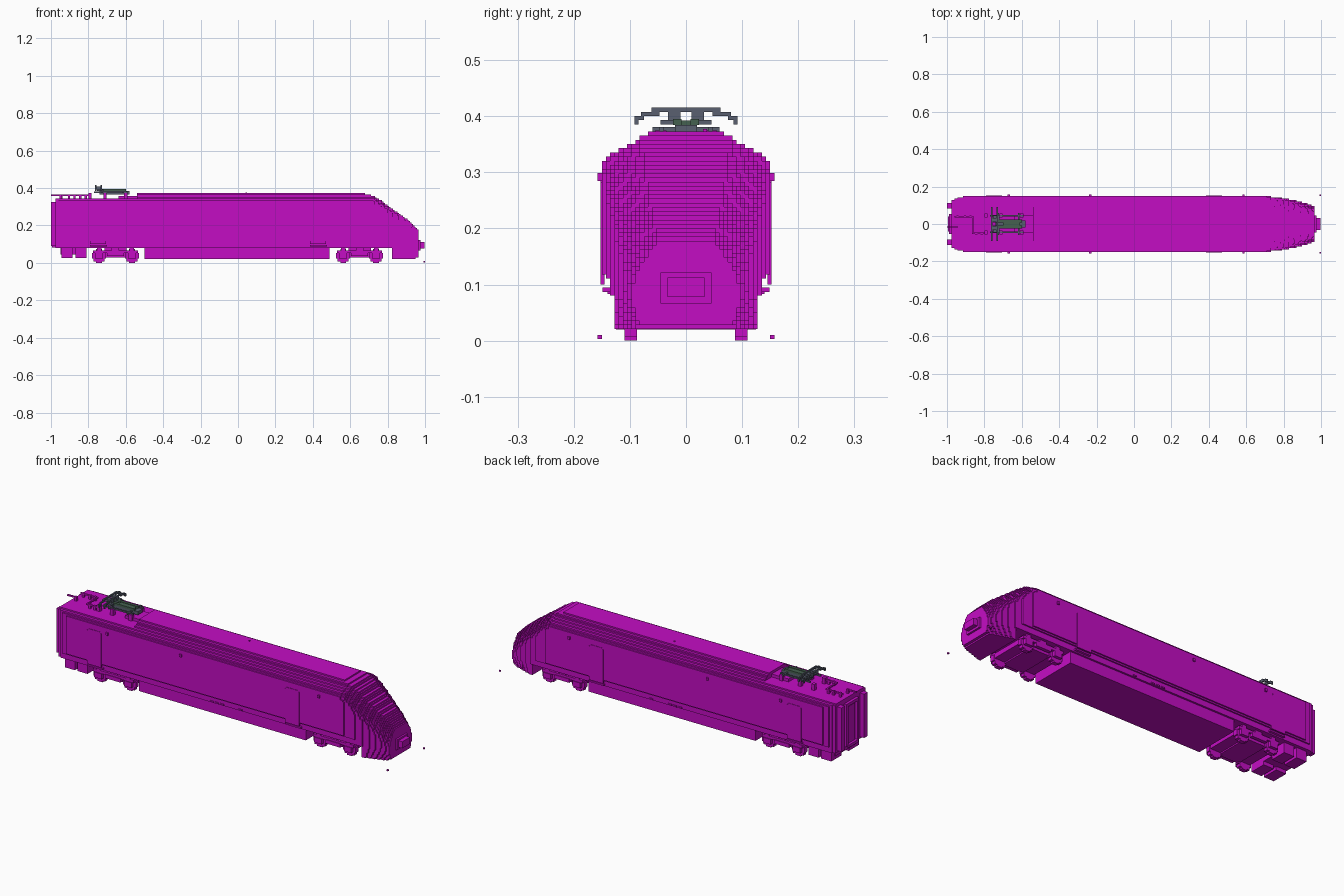
import bpy, bmesh, math

cube = bpy.data.objects.get("Cube")
if cube:
    bpy.data.objects.remove(cube, do_unlink=True)

V = 0.0075  # size of one block step


def material(name, rgb):
    m = bpy.data.materials.new(name)
    m.use_nodes = True
    m.diffuse_color = (*rgb, 1)
    m.node_tree.nodes["Principled BSDF"].inputs["Base Color"].default_value = (*rgb, 1)
    return m


MAGENTA = material("magenta", (0.55, 0.004, 0.55))
GREY = material("slate grey", (0.10, 0.115, 0.16))
GREEN = material("dark green grey", (0.06, 0.12, 0.08))


def snap(v):
    return round(v / V) * V


def finish(name, bm, mat):
    bmesh.ops.recalc_face_normals(bm, faces=bm.faces)
    me = bpy.data.meshes.new(name)
    bm.to_mesh(me)
    bm.free()
    me.materials.append(mat)
    ob = bpy.data.objects.new(name, me)
    bpy.context.collection.objects.link(ob)
    return ob


def boxes(name, specs, mat=MAGENTA, mirror=False):
    """One object from boxes (x0, x1, y0, y1, z0, z1), optionally mirrored across y."""
    bm = bmesh.new()
    specs = list(specs)
    if mirror:
        specs += [(a, b, -d, -c, e, f) for a, b, c, d, e, f in specs]
    for x0, x1, y0, y1, z0, z1 in specs:
        vs = bmesh.ops.create_cube(bm, size=1)["verts"]
        for v in vs:
            v.co = ((x0 + x1) / 2 + v.co.x * (x1 - x0),
                    (y0 + y1) / 2 + v.co.y * (y1 - y0),
                    (z0 + z1) / 2 + v.co.z * (z1 - z0))
    return finish(name, bm, mat)


def stepped_prism(bm, rows, place, a0, a1):
    """Extrude a symmetric stepped outline, rows = (z0, z1, half width), from a0 to a1."""
    side = []
    for z0, z1, w in rows:
        if side and abs(side[-1][0] - w) < 1e-6:
            side[-1] = (w, z1)
        else:
            side += [(w, z0), (w, z1)]
    outline = side + [(-w, z) for w, z in reversed(side)]
    near = [bm.verts.new(place(a0, w, z)) for w, z in outline]
    far = [bm.verts.new(place(a1, w, z)) for w, z in outline]
    bm.faces.new(near)
    bm.faces.new(far[::-1])
    n = len(outline)
    for i in range(n):
        bm.faces.new((near[i], far[i], far[(i + 1) % n], near[(i + 1) % n]))


def lookup(table, t):
    """Linear interpolation in a short table of (t, value)."""
    for (a, va), (b, vb) in zip(table, table[1:]):
        if t <= b:
            return va + (vb - va) * max(0, (t - a) / (b - a))
    return table[-1][1]


# Cross-section half width by height, and the sloping nose line
SECTION = [(0.02, 0.125), (0.079, 0.125), (0.08, 0.134), (0.105, 0.136), (0.125, 0.149),
           (0.318, 0.149), (0.332, 0.135), (0.336, 0.123), (0.348, 0.103),
           (0.357, 0.088), (0.370, 0.068)]
NOSE_TOP = [(0.66, 0.37), (0.72, 0.36), (0.77, 0.33), (0.82, 0.292),
            (0.90, 0.236), (0.965, 0.172)]


def body_rows(x, bottom, top):
    rows = []
    z = bottom
    while z < top - V / 2:
        zc = z + V / 2
        w = lookup(SECTION, zc)
        if x > 0.68:
            t = (x - 0.68) / 0.285
            h = 0.05 + 0.06 * t
            u = max(0, (zc - top + h) / h)
            low = max(0, (0.10 - zc) / 0.08)
            wide = 0.149 - 0.052 * t ** 1.7
            w = min(w, wide * (1 - 0.5 * u * u), wide * (1 - 0.2 * t ** 3 * low * low))
        elif x < -0.9:
            w = min(w, 0.149 - 0.022 * ((-0.9 - x) / 0.075) ** 1.3)
        rows.append((z, z + V, snap(w)))
        z += V
    return rows


# Main shell: one long middle, stepped slices on the nose and rear
along_x = lambda a, w, z: (a, w, z)
FLOOR = 11 * V - 0.002
bm = bmesh.new()
stepped_prism(bm, body_rows(0, FLOOR, 0.37), along_x, -0.54, 0.68)
stepped_prism(bm, body_rows(0, FLOOR, 0.346), along_x, -0.90, -0.54)
x = 0.68
while x < 0.962:
    xc = x + V / 2
    low = FLOOR if x < 0.82 else FLOOR - (8 if x < 0.945 else 7) * V
    stepped_prism(bm, body_rows(xc, low, low + snap(lookup(NOSE_TOP, xc) - low)),
                  along_x, x, x + V)
    x += V
for i in range(10):
    x = -0.90 - i * V
    stepped_prism(bm, body_rows(x - V / 2, FLOOR, 0.346), along_x, x - V, x)
finish("body_shell", bm, MAGENTA)

# Underfloor skirt between the bogies, and rear equipment boxes
boxes("underfloor_skirt", [(-0.50, 0.49, -0.125, 0.125, 0.02, 0.085)])
boxes("rear_underfloor_boxes", [(-0.945, -0.885, 0.03, 0.118, 0.026, 0.085),
                                (-0.87, -0.81, 0.03, 0.118, 0.026, 0.085),
                                (-0.95, -0.81, 0, 0.09, 0.045, 0.085)], mirror=True)
boxes("sill_steps", [(x, x + 0.09, 0.13, 0.149, 0.087, 0.095) for x in (-0.79, 0.385)]
      + [(x, x + 0.02, 0.13, 0.14, 0.083, 0.09) for x in (-0.07, -0.04, -0.01, 0.1)], mirror=True)

# Bogies with stepped round wheels
for label, cx in (("rear", -0.655), ("front", 0.65)):
    bm = bmesh.new()
    for wx in (cx - 0.088, cx + 0.088):
        for side in (-1, 1):
            rows = [(i * V, (i + 1) * V,
                     snap(math.sqrt(max(0.0002, 0.0375 ** 2 - ((i + 0.5) * V - 0.0375) ** 2))))
                    for i in range(10)]
            stepped_prism(bm, rows, lambda a, w, z, wx=wx: (wx + w, a, z),
                          side * 0.087, side * 0.11)
    finish(label + "_wheels", bm, MAGENTA)
    frame = [(cx - 0.12, cx + 0.12, 0.11, 0.122, 0.052, 0.067),
             (cx - 0.045, cx + 0.045, 0.108, 0.126, 0.036, 0.056),
             (cx - 0.02, cx + 0.02, 0.10, 0.12, 0.05, 0.083),
             (cx - 0.12, cx + 0.12, 0, 0.088, 0.035, 0.06),
             (cx - 0.06, cx + 0.06, 0, 0.10, 0.028, 0.083)]
    for wx in (cx - 0.088, cx + 0.088):
        frame += [(wx - 0.022, wx + 0.022, 0.108, 0.126, 0.024, 0.052),
                  (wx - 0.012, wx + 0.012, 0.108, 0.122, 0.05, 0.083)]
    boxes(label + "_bogie_frame", frame, mirror=True)

# Coupler on the nose
boxes("front_coupler", [(0.95, 0.998, -0.033, 0.033, 0.078, 0.113),
                        (0.95, 0.975, -0.045, 0.045, 0.066, 0.122)])

# Small loose blocks ahead of the nose
boxes("corner_markers", [(0.992, 1.0, 0.15, 0.1575, 0.003, 0.0105)], mirror=True)

# Rear end: corner posts, gangway frame and door
boxes("rear_posts", [(-1.0, -0.97, 0.082, 0.112, 0.09, 0.325)], mirror=True)
boxes("rear_gangway", [(-0.99, -0.97, 0.038, 0.053, 0.09, 0.318),
                       (-0.99, -0.97, 0, 0.053, 0.303, 0.318),
                       (-0.982, -0.97, 0, 0.03, 0.09, 0.295),
                       (-0.995, -0.97, 0, 0.04, 0.083, 0.098)], mirror=True)

# Cab doors with stepped top corners, and side lamps
boxes("cab_doors", [s for x in (-0.79, 0.385) for s in (
    (x, x + 0.085, 0.145, 0.1525, 0.10, 0.282),
    (x + V, x + 0.085 - V, 0.145, 0.1525, 0.282, 0.29))], mirror=True)
boxes("side_lamps", [(x, x + 0.012, 0.145, 0.1575, 0.285, 0.299)
                     for x in (-0.675, -0.24, 0.58)], mirror=True)

# Roof hatches
boxes("roof_hatches", [(-0.12, -0.06, -0.06, 0.06, 0.36, 0.371),
                       (0.31, 0.37, -0.05, 0.05, 0.36, 0.371),
                       (0.49, 0.55, -0.05, 0.05, 0.36, 0.371)])
boxes("roof_aerial", [(0.04, 0.048, 0.03, 0.0375, 0.365, 0.377)])

# Rear roof equipment: cable on insulators and pantograph mounts
cable = [(-0.96, -0.86, 0.035, 0.0425, 0.357, 0.3645),
         (-0.865, -0.8575, -0.045, 0.0425, 0.357, 0.3645),
         (-0.865, -0.80, -0.0525, -0.045, 0.357, 0.3645),
         (-1.0, -0.95, -0.02, -0.0125, 0.357, 0.3645)]
posts = [(x, x + 0.012, y, y + 0.012, 0.34, 0.366) for x, y in
         ((-0.95, 0.033), (-0.91, 0.033), (-0.88, 0.033), (-0.85, -0.055), (-0.82, -0.055),
          (-0.955, -0.022))]
boxes("roof_cable", cable + posts)
boxes("pantograph_mounts", [(x, x + 0.018, 0.035, 0.055, 0.34, 0.375)
                            for x in (-0.80, -0.72, -0.61)]
      + [(-0.64, -0.54, 0, 0.045, 0.34, 0.359)], mirror=True)

# Folded pantograph
boxes("pantograph_base", [(-0.77, -0.59, 0.04, 0.0475, 0.373, 0.3805),
                          (-0.73, -0.7225, 0, 0.06, 0.373, 0.3805),
                          (-0.62, -0.6125, 0, 0.06, 0.373, 0.3805),
                          (-0.74, -0.58, 0, 0.02, 0.366, 0.384)], GREY, mirror=True)
boxes("pantograph_arms", [(-0.74, -0.60, 0.008, 0.023, 0.384, 0.395),
                          (-0.70, -0.61, 0, 0.008, 0.384, 0.3925)], GREEN, mirror=True)
boxes("pantograph_head", [s for x in (-0.765, -0.735) for s in (
    (x, x + V, 0, 0.0615, 0.408, 0.4155),
    (x, x + V, 0.047, 0.08, 0.4005, 0.408),
    (x, x + V, 0.075, 0.092, 0.393, 0.4005),
    (x, x + V, 0.085, 0.092, 0.3855, 0.393))]
    + [(-0.765, -0.7275, 0.01, 0.032, 0.393, 0.408),
       (-0.755, -0.72, 0.008, 0.045, 0.3855, 0.393)], GREY, mirror=True)
